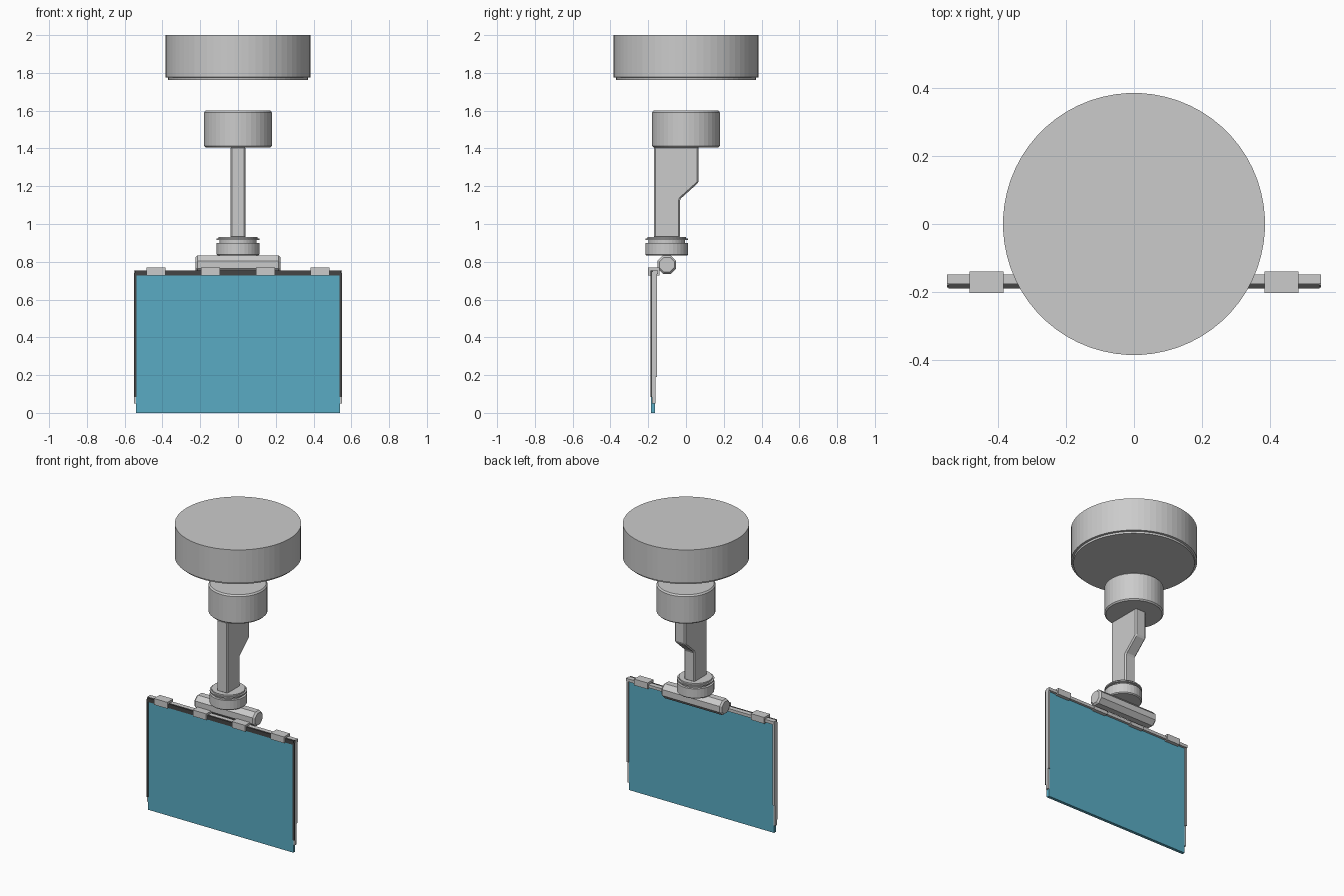
import bpy, bmesh, math
from mathutils import Matrix

if "Cube" in bpy.data.objects:
    bpy.data.objects.remove(bpy.data.objects["Cube"])


def material(name, rgb):
    m = bpy.data.materials.new(name)
    m.diffuse_color = (*rgb, 1)
    m.use_nodes = True
    m.node_tree.nodes["Principled BSDF"].inputs["Base Color"].default_value = m.diffuse_color
    return m


GREY = material("light grey", (0.6, 0.6, 0.6))
BLUE = material("screen blue", (0.10, 0.41, 0.55))
DARK = material("dark grey", (0.06, 0.06, 0.06))


def finish(name, bm, mat):
    bmesh.ops.recalc_face_normals(bm, faces=bm.faces)
    me = bpy.data.meshes.new(name)
    bm.to_mesh(me)
    bm.free()
    me.materials.append(mat)
    ob = bpy.data.objects.new(name, me)
    bpy.context.collection.objects.link(ob)
    return ob


def box(name, x, y, z, mat):
    """Box from (min, max) pairs."""
    bm = bmesh.new()
    bmesh.ops.create_cube(bm, size=1)
    for v in bm.verts:
        v.co = [(lo + hi) / 2 + c * (hi - lo) for c, (lo, hi) in zip(v.co, (x, y, z))]
    return finish(name, bm, mat)


def turned(name, profile, sides, mat, matrix):
    """Closed solid of revolution from (radius, height) points."""
    bm = bmesh.new()
    rings = []
    for r, h in profile:
        angles = [2 * math.pi * (i + 0.5) / sides for i in range(sides)]
        rings.append([bm.verts.new((r * math.cos(a), r * math.sin(a), h)) for a in angles])
    for a, b in zip(rings, rings[1:]):
        for i in range(sides):
            j = (i + 1) % sides
            bm.faces.new((a[i], a[j], b[j], b[i]))
    bm.faces.new(rings[0])
    bm.faces.new(rings[-1])
    bm.transform(matrix)
    return finish(name, bm, mat)


# ceiling disc and the motor housing floating below it
turned("ceiling_disc", [(0.37, 1.763), (0.372, 1.775), (0.385, 1.777), (0.385, 2.0)],
       64, GREY, Matrix())
turned("motor_housing", [(0.172, 1.405), (0.18, 1.413), (0.18, 1.59), (0.172, 1.6)],
       40, GREY, Matrix())

# cranked arm, extruded from its side profile
bm = bmesh.new()
side = [(-0.17, 1.41), (0.067, 1.41), (0.067, 1.22), (-0.033, 1.13), (-0.033, 0.925), (-0.17, 0.925)]
face = bm.faces.new([bm.verts.new((-0.04, y, z)) for y, z in side])
ext = bmesh.ops.extrude_face_region(bm, geom=[face])["geom"]
bmesh.ops.translate(bm, vec=(0.08, 0, 0), verts=[g for g in ext if isinstance(g, bmesh.types.BMVert)])
arm = finish("arm", bm, GREY)
bevel = arm.modifiers.new("edge", "BEVEL")
bevel.width = 0.008
bevel.segments = 1

# swivel collar with its flange
turned("swivel_collar",
       [(0.108, 0.833), (0.114, 0.839), (0.114, 0.9), (0.098, 0.9), (0.098, 0.914),
        (0.114, 0.914), (0.114, 0.922), (0.103, 0.922), (0.103, 0.932)],
       32, GREY, Matrix.Translation((0, -0.102, 0)))

# eight-sided tilt bar across the top of the screen
turned("tilt_bar", [(0.042, -0.225), (0.053, -0.214), (0.053, 0.214), (0.042, 0.225)],
       8, GREY, Matrix.Translation((0, -0.101, 0.785)) @ Matrix.Rotation(math.pi / 2, 4, "Y"))

# screen panel
box("screen", (-0.54, 0.54), (-0.184, -0.164), (0, 0.745), BLUE)

# top rail with dark front trim
box("top_rail", (-0.55, 0.55), (-0.175, -0.148), (0.735, 0.755), GREY)
box("top_trim", (-0.545, 0.545), (-0.189, -0.175), (0.727, 0.755), DARK)

# side rails, stepped thinner near the bottom, with dark front trim
for name, s in (("left", -1), ("right", 1)):
    x = tuple(sorted((s * 0.538, s * 0.55)))
    box(name + "_rail", x, (-0.18, -0.153), (0.19, 0.745), GREY)
    box(name + "_rail_foot", x, (-0.18, -0.162), (0.05, 0.19), GREY)
    box(name + "_trim", x, (-0.187, -0.18), (0.085, 0.74), DARK)

# clips along the top edge
for i, cx in enumerate((-0.434, -0.145, 0.145, 0.434)):
    box(f"clip_{i + 1}", (cx - 0.05, cx + 0.05), (-0.202, -0.14), (0.728, 0.77), GREY)
